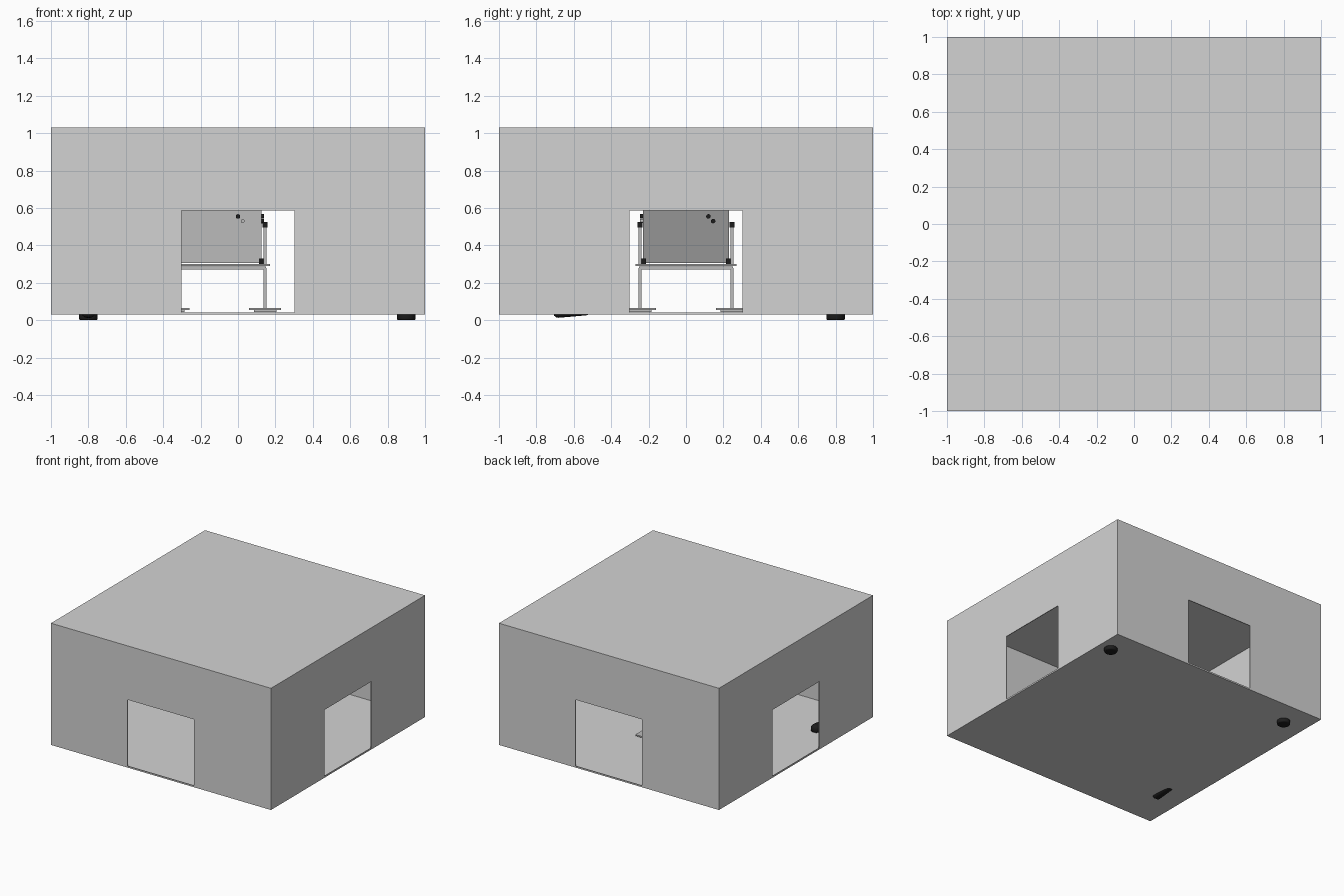
import bpy
import math

cube = bpy.data.objects.get("Cube")
if cube:
    bpy.data.objects.remove(cube, do_unlink=True)


def material(name, value):
    mat = bpy.data.materials.new(name)
    mat.use_nodes = True
    colour = (value, value, value, 1)
    mat.diffuse_color = colour
    mat.node_tree.nodes["Principled BSDF"].inputs["Base Color"].default_value = colour
    return mat


LIGHT = material("light grey", 0.65)
MID = material("mid grey", 0.5)
DARK = material("dark grey", 0.3)
BLACK = material("black", 0.012)


def finish(obj, name, mat, bevel):
    obj.name = name
    obj.data.materials.append(mat)
    if bevel:
        mod = obj.modifiers.new("soft edge", "BEVEL")
        mod.width = bevel
        mod.segments = 3
        bpy.ops.object.modifier_apply(modifier=mod.name)
        bpy.ops.object.shade_smooth_by_angle()
    return obj


def box(name, centre, size, mat, tilt=0, bevel=0):
    bpy.ops.mesh.primitive_cube_add(size=1, location=centre)
    obj = bpy.context.object
    obj.scale = size
    bpy.ops.object.transform_apply(location=False, rotation=False)
    obj.rotation_euler.x = tilt
    return finish(obj, name, mat, bevel)


def disc(name, centre, radius, depth, mat, rotation=(0, 0, 0), bevel=0):
    bpy.ops.mesh.primitive_cylinder_add(vertices=24, radius=radius, depth=depth,
                                        location=centre, rotation=rotation)
    return finish(bpy.context.object, name, mat, bevel)


# Hollow thin-walled shell with a doorway in every side
BOTTOM, TOP, SKIN = 0.03, 1.03, 0.006
middle, height = (BOTTOM + TOP) / 2, TOP - BOTTOM
shell = box("shell", (0, 0, middle), (2, 2, height), LIGHT)
inside = 2 - 2 * SKIN
cutters = [
    box("inner_cutter", (0, 0, middle), (inside, inside, height - 2 * SKIN), LIGHT),
    box("front_back_cutter", (0, 0, 0.315), (0.605, 2.2, 0.545), LIGHT),
    box("side_cutter", (0, 0, 0.315), (2.2, 0.605, 0.545), LIGHT),
]
bpy.ops.object.select_all(action="DESELECT")
bpy.context.view_layer.objects.active = shell
for cutter in cutters:
    cutter.hide_render = True
    mod = shell.modifiers.new("cut", "BOOLEAN")
    mod.operation = "DIFFERENCE"
    mod.solver = "EXACT"
    mod.object = cutter
    bpy.ops.object.modifier_apply(modifier=mod.name)
for cutter in cutters:
    bpy.data.objects.remove(cutter, do_unlink=True)

# Round feet, and the tilted pad that pokes through the floor
for side, x in (("left", 0.9), ("right", -0.8)):
    disc(f"{side}_foot", (x, 0.8, 0.03), 0.05, 0.06, BLACK, bevel=0.01)
box("tilted_pad", (-0.8, -0.61, 0.052), (0.07, 0.2, 0.065), BLACK,
    tilt=math.radians(5), bevel=0.025)

# Table inside the shell
CX, SPAN = -0.1, 0.245
box("table_top", (CX, 0, 0.295), (0.54, 0.54, 0.01), MID)
box("table_apron", (CX, 0, 0.28), (0.5, 0.5, 0.015), MID)
for sx, sy in ((1, -1), (1, 1), (-1, 1)):
    x, y = CX + sx * SPAN, sy * SPAN
    box("table_leg", (x, y, 0.17), (0.016, 0.016, 0.22), MID)
    box("table_foot", (x, y, 0.06), (0.17, 0.17, 0.01), MID)
    box("table_foot_pad", (x, y, 0.049), (0.12, 0.12, 0.012), MID)

# Cabinet on the table, with side panels in a darker tone
cabinet = box("cabinet", (CX, 0, 0.52), (0.45, 0.46, 0.43), MID)
cabinet.data.materials.append(DARK)
for face in cabinet.data.polygons:
    face.material_index = int(abs(face.normal.x) > 0.5)

# Corner posts with clamps and black corner blocks
for sx in (-1, 1):
    for sy in (-1, 1):
        x, y = CX + sx * SPAN, sy * SPAN
        box("post", (x, y, 0.4), (0.016, 0.016, 0.22), MID)
        box("post_clamp", (x, y, 0.51), (0.026, 0.026, 0.03), BLACK)
        box("corner_block", (CX + sx * 0.225, sy * 0.225, 0.315),
            (0.024, 0.024, 0.03), BLACK)

# Small knobs on the cabinet's front and side
quarter = math.pi / 2
disc("front_knob", (0, -0.235, 0.555), 0.012, 0.02, BLACK, (quarter, 0, 0))
disc("front_button", (0.025, -0.235, 0.53), 0.01, 0.02, MID, (quarter, 0, 0))
disc("side_knob_upper", (0.13, 0.12, 0.555), 0.012, 0.02, BLACK, (0, quarter, 0))
disc("side_knob_lower", (0.13, 0.145, 0.53), 0.012, 0.02, BLACK, (0, quarter, 0))
